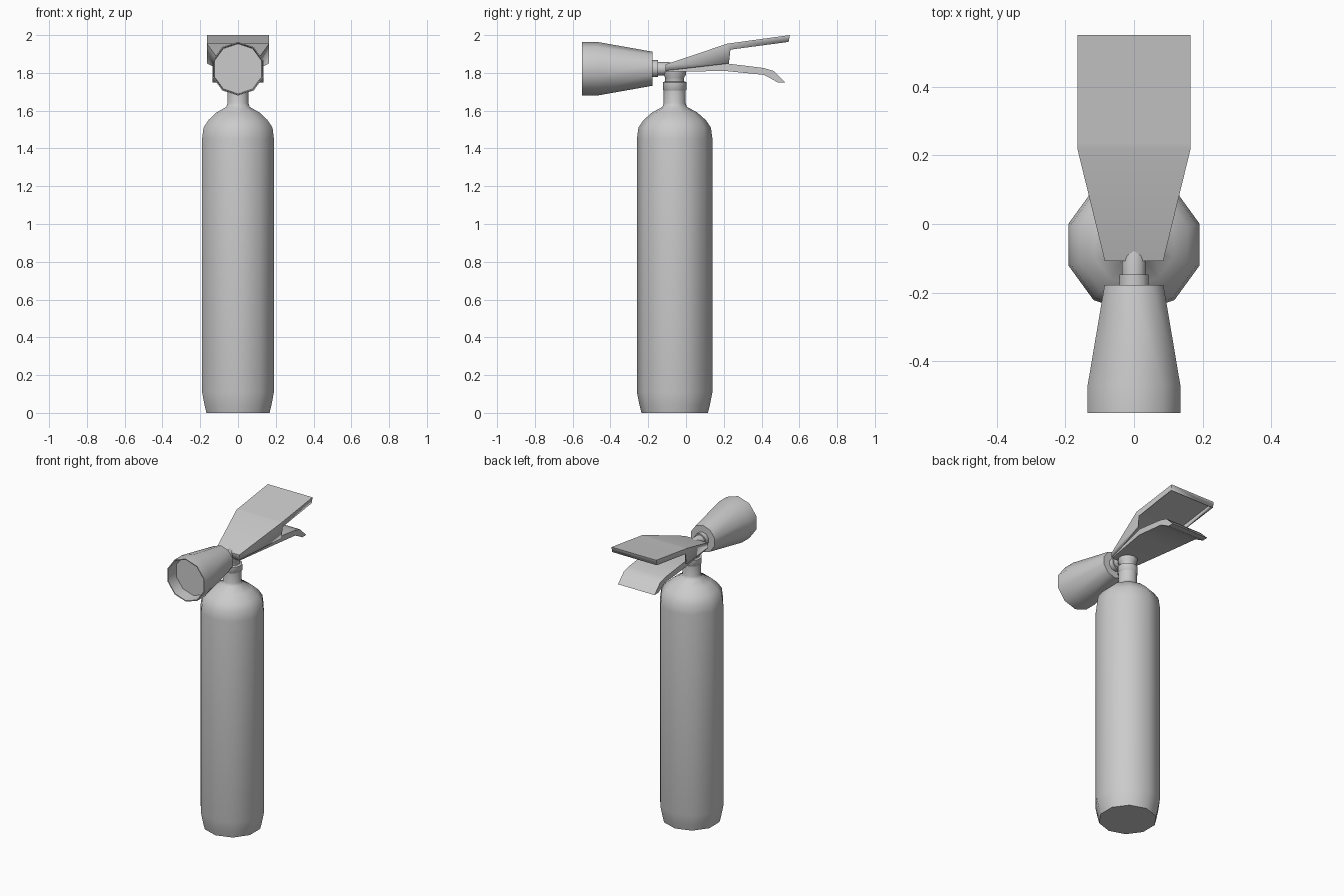
import bpy, bmesh, math

if "Cube" in bpy.data.objects:
    bpy.data.objects.remove(bpy.data.objects["Cube"])

SIDES = 10
CY = -0.06      # body axis in y
HZ = 1.822      # horn axis in z


def finish(name, bm, angle):
    bmesh.ops.recalc_face_normals(bm, faces=bm.faces)
    me = bpy.data.meshes.new(name)
    bm.to_mesh(me)
    bm.free()
    ob = bpy.data.objects.new(name, me)
    bpy.context.collection.objects.link(ob)
    bpy.ops.object.select_all(action='DESELECT')
    ob.select_set(True)
    bpy.context.view_layer.objects.active = ob
    bpy.ops.object.shade_smooth_by_angle(angle=math.radians(angle))
    return ob


def lathe(name, profile, place):
    """Sweep (radius, distance) pairs around an axis and cap both ends."""
    bm = bmesh.new()
    rings = []
    for r, t in profile:
        ring = []
        for i in range(SIDES):
            a = math.pi / 2 + math.tau * i / SIDES
            ring.append(bm.verts.new(place(r * math.cos(a), r * math.sin(a), t)))
        rings.append(ring)
    for lo, hi in zip(rings, rings[1:]):
        for i in range(SIDES):
            j = (i + 1) % SIDES
            bm.faces.new((lo[i], lo[j], hi[j], hi[i]))
    bm.faces.new(rings[0])
    bm.faces.new(rings[-1])
    return finish(name, bm, 42)


def upright(u, v, t):
    return (u, CY + v, t)


def forward(u, v, t):
    return (u, t, HZ + v)


def lever(name, stations, closed):
    """Loft stations of (half width, top y, top z, bottom y, bottom z)."""
    bm = bmesh.new()
    rows = []
    for w, ty, tz, by, bz in stations:
        rows.append([bm.verts.new(p) for p in
                     ((-w, by, bz), (-w, ty, tz), (w, ty, tz), (w, by, bz))])
    for a, b in zip(rows, rows[1:]):
        for i in range(4 if closed else 3):
            j = (i + 1) % 4
            bm.faces.new((a[i], a[j], b[j], b[i]))
    bm.faces.new(rows[0])
    bm.faces.new(rows[-1])
    return finish(name, bm, 30)


# Tank with rounded shoulder and neck
lathe("tank", [(0.176, 0), (0.186, 0.04), (0.2, 0.11), (0.2, 1.45), (0.192, 1.51),
               (0.165, 1.55), (0.12, 1.59), (0.065, 1.62), (0.058, 1.64),
               (0.058, 1.71)], upright)

# Valve collar and stem
lathe("valve_collar", [(0.052, 1.70), (0.063, 1.712), (0.063, 1.75), (0.052, 1.755)], upright)
lathe("valve_stem", [(0.05, 1.75), (0.05, 1.775), (0.06, 1.79), (0.06, 1.813)], upright)

# Outlet pipe and horn with a recessed mouth
lathe("outlet_pipe", [(0.045, -0.19), (0.045, -0.147), (0.036, -0.147),
                      (0.036, -0.10), (0.03, -0.06)], forward)
lathe("horn", [(0.132, -0.47), (0.136, -0.55), (0.142, -0.55), (0.142, -0.47),
               (0.09, -0.177)], forward)

# Upper lever: thin shell, open underneath
upper = lever("upper_lever", [
    (0.085, -0.108, 1.845, -0.108, 1.812),
    (0.165, 0.22, 1.955, 0.225, 1.85),
    (0.165, 0.235, 1.957, 0.235, 1.923),
    (0.165, 0.55, 2.0, 0.543, 1.964)], closed=False)
shell = upper.modifiers.new("shell", 'SOLIDIFY')
shell.thickness = 0.01
shell.offset = -1

# Lower carry handle with drooping tip
lever("carry_handle", [
    (0.085, -0.105, 1.815, -0.105, 1.806),
    (0.135, 0.215, 1.85, 0.21, 1.81),
    (0.135, 0.41, 1.826, 0.41, 1.79),
    (0.135, 0.465, 1.81, 0.44, 1.775),
    (0.135, 0.525, 1.75, 0.485, 1.75)], closed=True)
